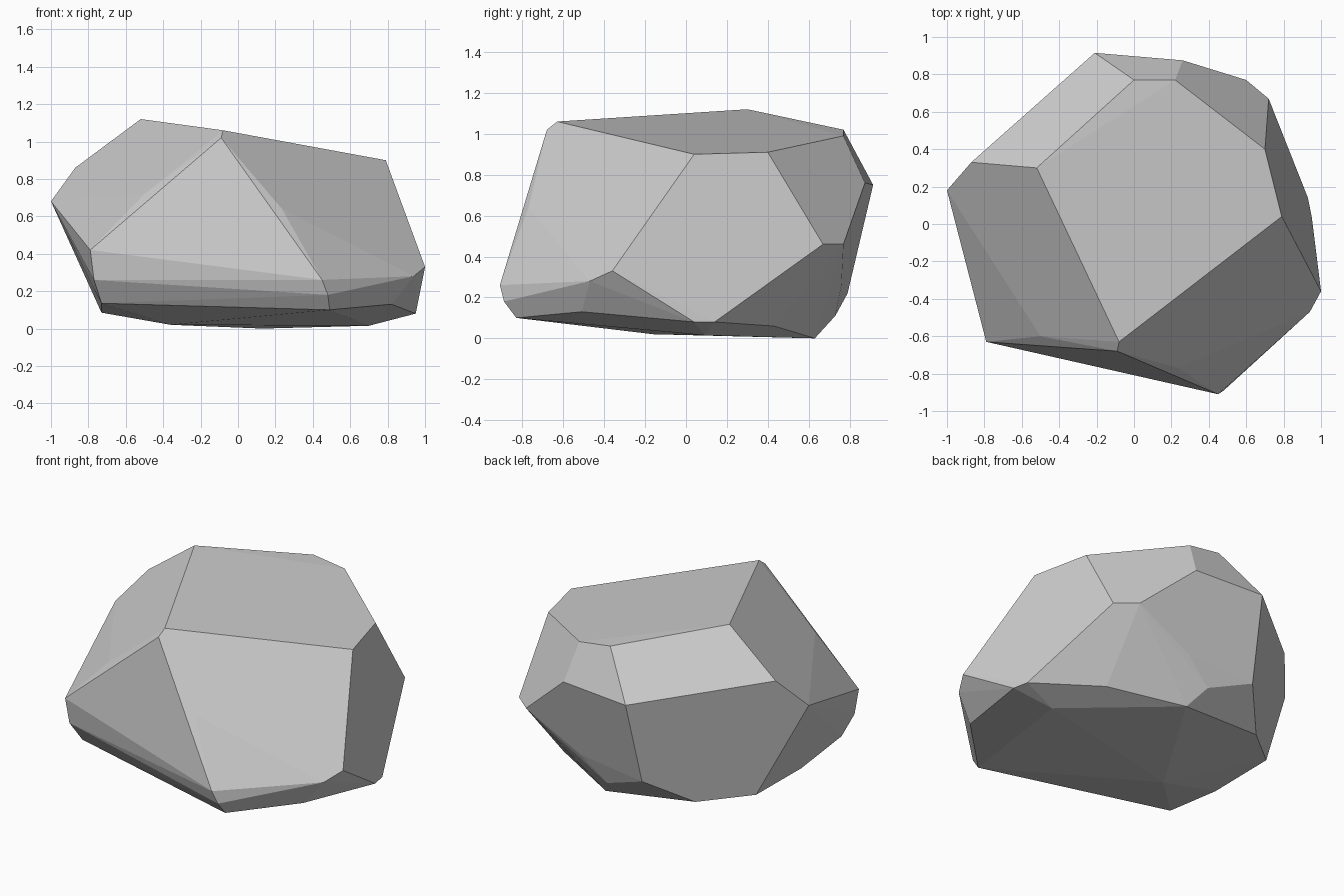
import bpy, bmesh, math

if "Cube" in bpy.data.objects:
    bpy.data.objects.remove(bpy.data.objects["Cube"])

# Corner rings of the chipped boulder, from top to bottom
crown = [(-.52, .30, 1.12), (-.08, -.63, 1.06), (.79, .04, .90),
         (.70, .40, .91), (.22, .77, .99), (0, .77, 1.02)]
shoulder = [(-.09, -.68, 1.02), (-.87, .33, .86), (-.21, .915, .75),
            (.26, .875, .76), (-.50, -.60, .72), (-1, .18, .68), (.235, -.77, .64)]
waist = [(.60, .77, .46), (.72, .67, .46), (-.79, -.63, .42), (1, -.36, .33),
         (.94, -.47, .28), (.45, -.91, .26), (-.77, -.615, .26), (.48, -.89, .18)]
skirt = [(-.24, .79, .22), (.22, .76, .26), (.05, .73, .11), (-.73, -.54, .135),
         (.49, -.83, .10), (.82, -.51, .13), (.95, .04, .08), (.93, .14, .08),
         (-.73, .33, .09), (-.73, -.13, .085)]
underside = [(-.46, .56, .06), (-.36, -.16, .02), (.11, .09, .01),
             (.70, .09, .015), (.57, .43, .06), (.13, .63, 0)]

# Wrap the rings in a faceted shell
bm = bmesh.new()
for ring in (crown, shoulder, waist, skirt, underside):
    for p in ring:
        bm.verts.new(p)
hull = bmesh.ops.convex_hull(bm, input=bm.verts[:])
loose = [v for v in bm.verts if not v.link_faces]
bmesh.ops.delete(bm, geom=loose, context='VERTS')

# Merge nearly flat triangles into clean facets
bmesh.ops.dissolve_limit(bm, angle_limit=math.radians(3),
                         verts=bm.verts[:], edges=bm.edges[:])
bmesh.ops.recalc_face_normals(bm, faces=bm.faces[:])

mesh = bpy.data.meshes.new("boulder")
bm.to_mesh(mesh)
bm.free()
boulder = bpy.data.objects.new("boulder", mesh)
bpy.context.collection.objects.link(boulder)
